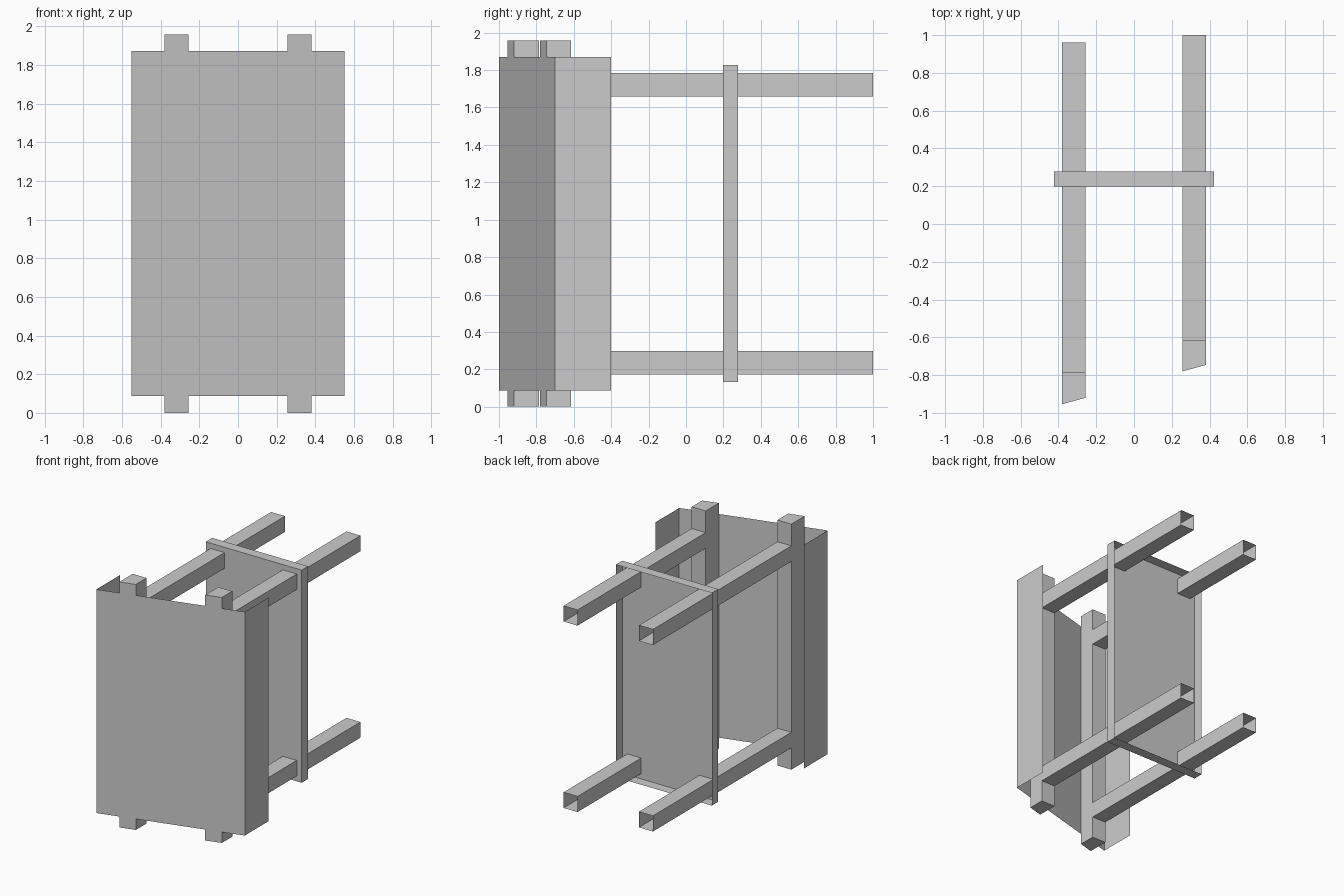
import bpy, bmesh
from mathutils import Vector

if "Cube" in bpy.data.objects:
    bpy.data.objects.remove(bpy.data.objects["Cube"])

H = 1.958  # overall height; the model is symmetric about H / 2


def finish(name, bm):
    mesh = bpy.data.meshes.new(name)
    bm.to_mesh(mesh)
    bm.free()
    obj = bpy.data.objects.new(name, mesh)
    bpy.context.collection.objects.link(obj)
    return obj


def open_box(name, lo, hi, open_dirs=()):
    """Box from corner to corner, with the faces looking along open_dirs removed."""
    lo, hi = Vector(lo), Vector(hi)
    bm = bmesh.new()
    bmesh.ops.create_cube(bm, size=1)
    for v in bm.verts:
        v.co = [(a + b) / 2 + c * (b - a) for a, b, c in zip(lo, hi, v.co)]
    bm.normal_update()
    gone = [f for f in bm.faces if any(f.normal.dot(Vector(d)) > 0.9 for d in open_dirs)]
    bmesh.ops.delete(bm, geom=gone, context='FACES_ONLY')
    return finish(name, bm)


def extrude_up(name, outline, z0, z1, solid):
    """Upright walls along a plan outline; solid closes the loop and caps it."""
    bm = bmesh.new()
    low = [bm.verts.new((x, y, z0)) for x, y in outline]
    top = [bm.verts.new((x, y, z1)) for x, y in outline]
    n = len(outline)
    for i in range(n if solid else n - 1):
        j = (i + 1) % n
        bm.faces.new((low[i], low[j], top[j], top[i]))
    if solid:
        bm.faces.new(low[::-1])
        bm.faces.new(top)
    return finish(name, bm)


def front_y(x):
    """Depth of the skewed front plane at x."""
    return -0.85 + 0.2727 * x


# Skewed front panel with its two side flanges (sheet, open at top, bottom and back)
W = 0.55
extrude_up("front_panel",
           [(-W, front_y(-W) + 0.3), (-W, front_y(-W)), (W, front_y(W)), (W, front_y(W) + 0.3)],
           0.087, H - 0.087, solid=False)

# Uprights behind the panel and hollow rails running back from them
for side, x0, x1, post_back, rail_end in (("left", -0.38, -0.257, -0.785, 0.96),
                                          ("right", 0.257, 0.38, -0.615, 1.0)):
    extrude_up(side + "_post",
               [(x0, front_y(x0)), (x1, front_y(x1)), (x1, post_back), (x0, post_back)],
               0, H, solid=True)
    for level, z in (("lower", 0.173), ("upper", H - 0.298)):
        open_box(f"{side}_{level}_rail", (x0, post_back, z), (x1, rail_end, z + 0.125),
                 [(0, 1, 0), (0, -1, 0)])

# Rear plate: shallow tray open towards the back
open_box("rear_tray", (-0.423, 0.198, 0.131), (0.423, 0.279, H - 0.131), [(0, 1, 0)])
